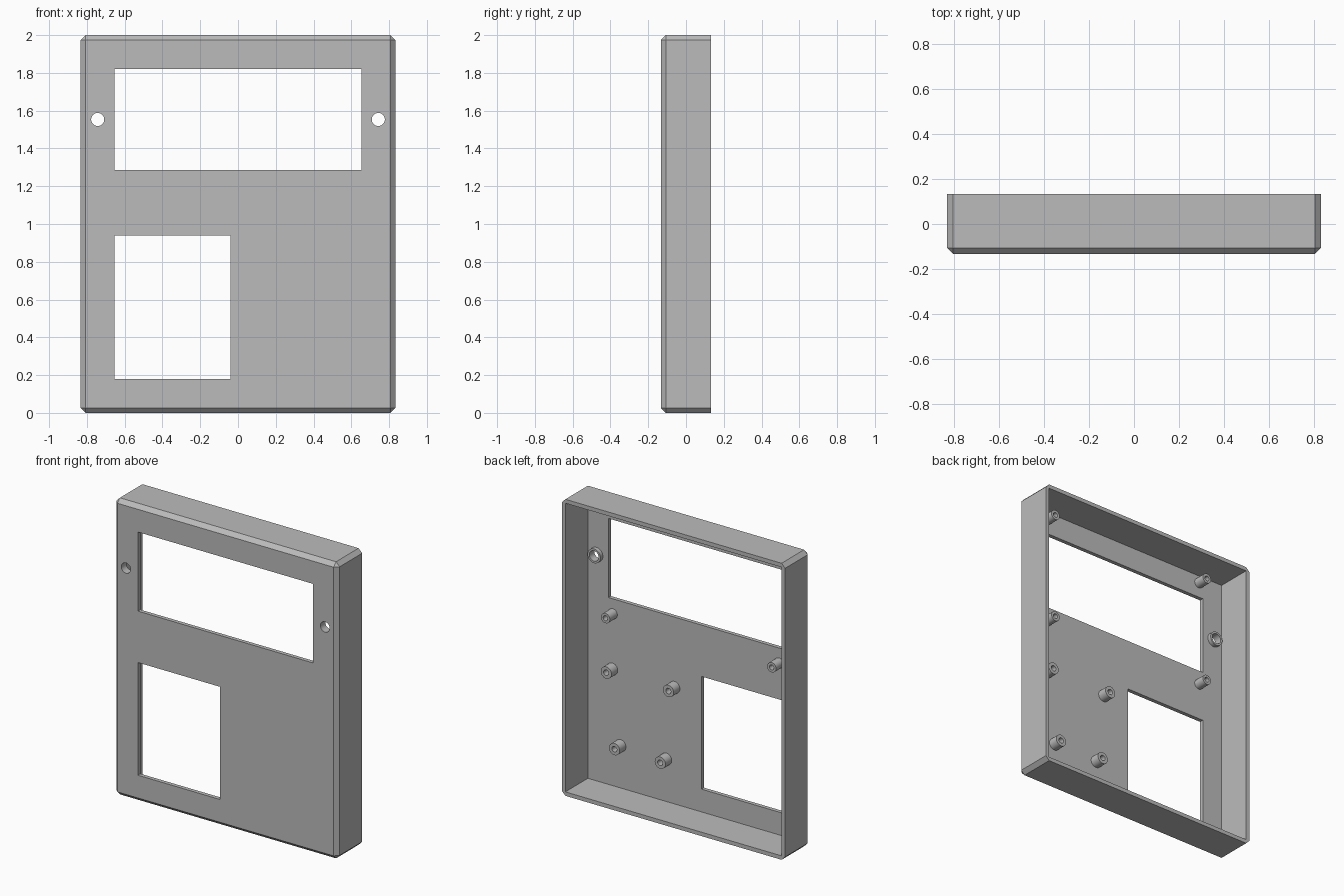
import bpy
import bmesh
import math
from mathutils import Matrix, Vector

MM = 2 / 150                      # modelled in millimetres, scaled to the frame
WIDTH, DEPTH, HEIGHT = 125, 20, 150
WALL = 2
FRONT = -DEPTH / 2
INNER = FRONT + WALL              # inside face of the front panel
SCREEN_Z = 116.5                  # centre height of the upper window

if "Cube" in bpy.data.objects:
    bpy.data.objects.remove(bpy.data.objects["Cube"])

grey = bpy.data.materials.new("light_grey_plastic")
grey.use_nodes = True
colour = (0.5, 0.5, 0.5, 1)
grey.diffuse_color = colour
grey.node_tree.nodes["Principled BSDF"].inputs["Base Color"].default_value = colour


def finish(bm, name):
    bmesh.ops.recalc_face_normals(bm, faces=bm.faces)
    bm.transform(Matrix.Scale(MM, 4))
    mesh = bpy.data.meshes.new(name)
    bm.to_mesh(mesh)
    bm.free()
    mesh.materials.append(grey)
    obj = bpy.data.objects.new(name, mesh)
    bpy.context.collection.objects.link(obj)
    return obj


def select_only(obj):
    bpy.ops.object.select_all(action='DESELECT')
    obj.select_set(True)
    bpy.context.view_layer.objects.active = obj


def box_mesh(x0, x1, y0, y1, z0, z1):
    bm = bmesh.new()
    centre = Vector((x0 + x1, y0 + y1, z0 + z1)) / 2
    size = Matrix.Diagonal((x1 - x0, y1 - y0, z1 - z0, 1))
    bmesh.ops.create_cube(bm, size=1, matrix=Matrix.Translation(centre) @ size)
    return bm


def cut(target, cutter):
    cutter.hide_render = True
    mod = target.modifiers.new("cut", 'BOOLEAN')
    mod.operation = 'DIFFERENCE'
    mod.solver = 'EXACT'
    mod.object = cutter
    select_only(target)
    bpy.ops.object.modifier_apply(modifier=mod.name)
    bpy.data.objects.remove(cutter)


def tube(name, x, z, outer, bore, length, sides=40):
    """Hollow post rising backwards from the inside of the front panel."""
    bm = bmesh.new()
    loops = []
    for r, y in ((outer, INNER), (outer, INNER + length),
                 (bore, INNER + length), (bore, INNER)):
        angles = [2 * math.pi * i / sides for i in range(sides)]
        loops.append([bm.verts.new((x + r * math.cos(a), y, z + r * math.sin(a)))
                      for a in angles])
    for k in range(4):
        a, b = loops[k], loops[(k + 1) % 4]
        for i in range(sides):
            j = (i + 1) % sides
            bm.faces.new((a[i], a[j], b[j], b[i]))
    obj = finish(bm, name)
    select_only(obj)
    bpy.ops.object.shade_smooth_by_angle(angle=math.radians(30))


# Housing: block with every edge chamfered except the open back rim
half = WIDTH / 2
bm = box_mesh(-half, half, FRONT, -FRONT, 0, HEIGHT)
edges = [e for e in bm.edges if any(v.co.y < 0 for v in e.verts)]
bmesh.ops.bevel(bm, geom=edges, offset=WALL, segments=1, affect='EDGES')
housing = finish(bm, "housing")

# Hollow interior, open at the back
cut(housing, finish(box_mesh(-half + WALL, half - WALL, INNER, DEPTH,
                             WALL, HEIGHT - WALL), "cavity_cutter"))

# Upper and lower windows in the front panel
for x0, x1, z0, z1 in ((-49, 49, SCREEN_Z - 20, SCREEN_Z + 20),
                       (-49, -3, 13.5, 70.5)):
    cut(housing, finish(box_mesh(x0, x1, FRONT - 5, INNER + 5, z0, z1),
                        "window_cutter"))

# Round holes beside the upper window, with collars inside
for side, x in (("left", 55.7), ("right", -55.7)):
    bm = bmesh.new()
    place = Matrix.Translation((x, FRONT, SCREEN_Z)) @ Matrix.Rotation(math.pi / 2, 4, 'X')
    bmesh.ops.create_cone(bm, cap_ends=True, segments=40, radius1=2.6,
                          radius2=2.6, depth=10, matrix=place)
    cut(housing, finish(bm, "hole_cutter"))
    tube(side + "_hole_collar", x, SCREEN_Z, 3.6, 2.6, 2)

select_only(housing)
bpy.ops.object.shade_smooth_by_angle(angle=math.radians(30))

# Screw posts around the upper window
for side, sx in (("left", 1), ("right", -1)):
    for level, sz in (("upper", 1), ("lower", -1)):
        tube(f"{side}_{level}_screen_post", sx * 46.5, SCREEN_Z + sz * 27.5,
             2.5, 1.25, 6)

# Circuit board posts: a wide pair above a narrow pair
for level, z, spread in (("upper", 61, 17.4), ("lower", 23.5, 12.8)):
    for side, sx in (("left", 1), ("right", -1)):
        tube(f"{side}_{level}_board_post", 29.4 + sx * spread, z, 3, 1.4, 5)
